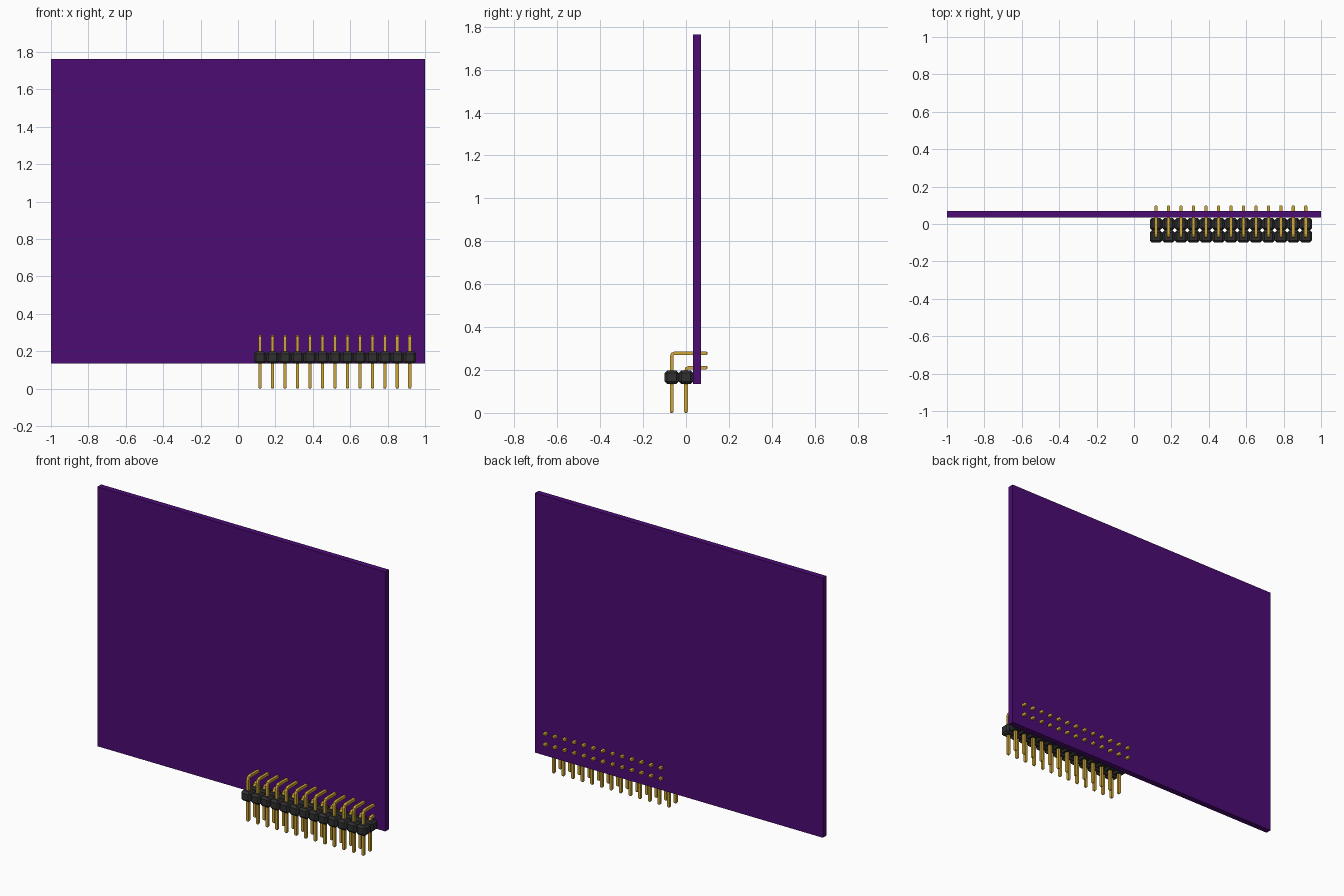
import bpy
import bmesh
from mathutils import Vector

cube = bpy.data.objects.get("Cube")
if cube:
    bpy.data.objects.remove(cube, do_unlink=True)

PITCH = 0.0667
COLUMNS = 13
FIRST_X = 0.118
PIN = 0.0166          # pin thickness
BOARD_BOTTOM, BOARD_TOP = 0.134, 1.764


def material(name, colour):
    mat = bpy.data.materials.new(name)
    mat.use_nodes = True
    mat.diffuse_color = (*colour, 1)
    mat.node_tree.nodes["Principled BSDF"].inputs["Base Color"].default_value = (*colour, 1)
    return mat


purple = material("purple board", (0.072, 0.0035, 0.175))
black = material("black plastic", (0.03, 0.03, 0.03))
gold = material("gold metal", (0.62, 0.38, 0.04))


def finish(name, bm, mat):
    bmesh.ops.recalc_face_normals(bm, faces=bm.faces)
    mesh = bpy.data.meshes.new(name)
    bm.to_mesh(mesh)
    bm.free()
    mesh.materials.append(mat)
    obj = bpy.data.objects.new(name, mesh)
    bpy.context.collection.objects.link(obj)
    return obj


def add_box(bm, centre, size, bevel=0):
    verts = bmesh.ops.create_cube(bm, size=1)["verts"]
    for v in verts:
        v.co = Vector(centre) + Vector(a * b for a, b in zip(v.co, size))
    if bevel:
        edges = list({e for v in verts for e in v.link_edges})
        bmesh.ops.bevel(bm, geom=edges, offset=bevel, segments=1, affect='EDGES')


def add_pin(bm, x, y, z_bend, y_end):
    """Square wire: up from the floor, around a short bend, back through the board."""
    h, taper, r = PIN / 2, 0.006, 0.014
    diag = r * 0.293
    # each section: centre y, centre z, in-plane normal, half width
    up, turn, flat = Vector((-1, 0)), Vector((-1, 1)).normalized(), Vector((0, 1))
    sections = [
        (y, 0, up, h * 0.5), (y, taper, up, h), (y, z_bend - r, up, h),
        (y + diag, z_bend - diag, turn, h),
        (y + r, z_bend, flat, h), (y_end - taper, z_bend, flat, h), (y_end, z_bend, flat, h * 0.5),
    ]
    rings = []
    for cy, cz, n, w in sections:
        rings.append([bm.verts.new((x + sx * w, cy + sn * n.x * w, cz + sn * n.y * w))
                      for sx, sn in ((-1, -1), (1, -1), (1, 1), (-1, 1))])
    for a, b in zip(rings, rings[1:]):
        for i in range(4):
            j = (i + 1) % 4
            bm.faces.new((a[i], a[j], b[j], b[i]))
    bm.faces.new(rings[0][::-1])
    bm.faces.new(rings[-1])


# Circuit board
bm = bmesh.new()
add_box(bm, (0, 0.052, (BOARD_BOTTOM + BOARD_TOP) / 2), (2, 0.037, BOARD_TOP - BOARD_BOTTOM))
finish("circuit_board", bm, purple)

# Two rows of chamfered plastic cells, each with a row of bent pins
for row, y, z_bend in (("front", -PITCH, 0.278), ("rear", 0, 0.211)):
    cells, pins = bmesh.new(), bmesh.new()
    for i in range(COLUMNS):
        x = FIRST_X + i * PITCH
        add_box(cells, (x, y, 0.166), (PITCH, PITCH, 0.063), 0.012)
        add_pin(pins, x, y, z_bend, 0.1)
    finish(row + "_header_housing", cells, black)
    finish(row + "_header_pins", pins, gold)
